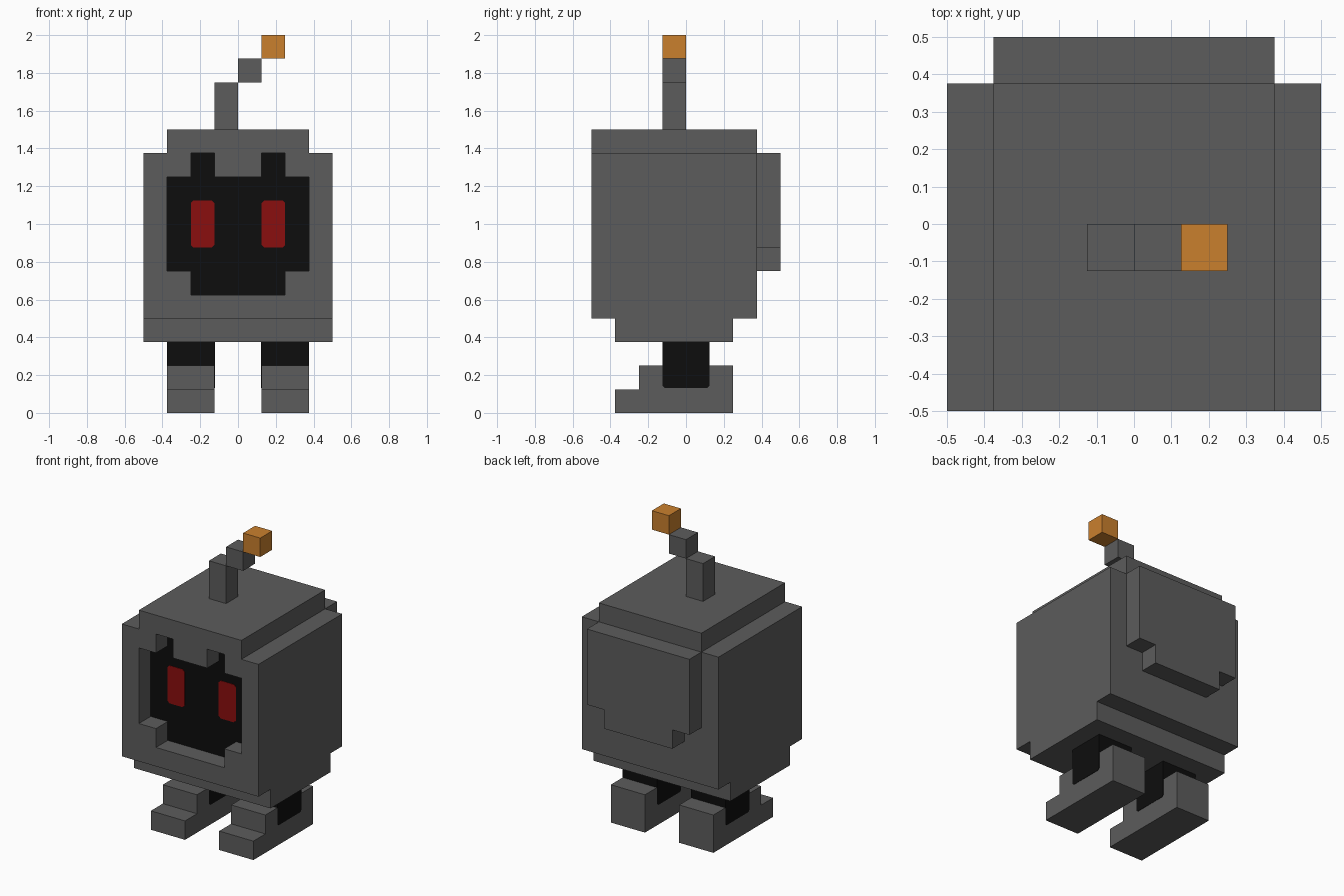
import bpy, bmesh

if "Cube" in bpy.data.objects:
    bpy.data.objects.remove(bpy.data.objects["Cube"])

U = 0.125  # one block of the model's grid


def material(name, rgb):
    m = bpy.data.materials.new(name)
    m.diffuse_color = (*rgb, 1)
    m.use_nodes = True
    m.node_tree.nodes["Principled BSDF"].inputs["Base Color"].default_value = m.diffuse_color
    return m


GREY = material("grey metal", (0.107, 0.107, 0.107))
BLACK = material("black", (0.004, 0.004, 0.004))
RED = material("red", (0.254, 0.0045, 0.0045))
ORANGE = material("orange", (0.59, 0.216, 0.027))


def prism(name, outline, axis, lo, hi, mat):
    """Extrude an outline: (x, z) points along y, or (y, z) points along x."""
    bm = bmesh.new()
    place = (lambda a, b, t: (a, t, b)) if axis == "y" else (lambda a, b, t: (t, a, b))
    face = bm.faces.new([bm.verts.new(place(a, b, lo)) for a, b in outline])
    new = bmesh.ops.extrude_face_region(bm, geom=[face])["geom"]
    shift = (0, hi - lo, 0) if axis == "y" else (hi - lo, 0, 0)
    bmesh.ops.translate(bm, vec=shift, verts=[v for v in new if isinstance(v, bmesh.types.BMVert)])
    bmesh.ops.recalc_face_normals(bm, faces=bm.faces)
    me = bpy.data.meshes.new(name)
    bm.to_mesh(me)
    bm.free()
    me.materials.append(mat)
    ob = bpy.data.objects.new(name, me)
    bpy.context.collection.objects.link(ob)
    return ob


def rect(a0, a1, b0, b1, c=0):
    """Rectangle outline, with optional clipped corners."""
    if not c:
        return [(a0, b0), (a1, b0), (a1, b1), (a0, b1)]
    return [(a0 + c, b0), (a1 - c, b0), (a1, b0 + c), (a1, b1 - c),
            (a1 - c, b1), (a0 + c, b1), (a0, b1 - c), (a0, b0 + c)]


def box(name, x, y, z, mat):
    return prism(name, rect(x[0] * U, x[1] * U, z[0] * U, z[1] * U), "y", y[0] * U, y[1] * U, mat)


def mirrored(half):
    """Full outline from the right half, given in blocks from bottom to top."""
    pts = [(x * U, z * U) for x, z in half]
    return pts + [(-x, z) for x, z in reversed(pts)]


# body shell with a stepped top
body = prism("body", mirrored([(4, 4), (4, 11), (3, 11), (3, 12)]), "y", -4 * U, 3 * U, GREY)

# face opening, one block deep
face_outline = mirrored([(2, 5), (2, 6), (3, 6), (3, 10), (2, 10), (2, 11), (1, 11), (1, 10)])
cutter = prism("face_cutter", face_outline, "y", -5 * U, -3 * U, GREY)
cutter.hide_render = True
cut = body.modifiers.new("face opening", "BOOLEAN")
cut.operation, cut.solver, cut.object = "DIFFERENCE", "EXACT", cutter
bpy.context.view_layer.objects.active = body
bpy.ops.object.modifier_apply(modifier=cut.name)
bpy.data.objects.remove(cutter)
prism("face_panel", face_outline, "y", -3 * U - 0.002, -3 * U, BLACK)

# belly under the body, and back plate
box("belly", (-4, 4), (-3, 2), (3, 4), GREY)
prism("back_plate", mirrored([(2, 6), (2, 7), (3, 7), (3, 11)]), "y", 3 * U, 4 * U, GREY)

# antenna with lamp
box("antenna_base", (-1, 0), (-1, 0), (12, 14), GREY)
box("antenna_bend", (0, 1), (-1, 0), (14, 15), GREY)
box("antenna_lamp", (1, 2), (-1, 0), (15, 16), ORANGE)

# eyes, legs and feet on both sides
foot_outline = [(y * U, z * U) for y, z in [(-3, 0), (2, 0), (2, 2), (-2, 2), (-2, 1), (-3, 1)]]
for side, s in (("left", -1), ("right", 1)):
    x0, x1 = sorted((s * U, s * 2 * U))
    prism(side + "_eye", rect(x0, x1, 7 * U, 9 * U, 0.014), "y", -3 * U - 0.005, -3 * U - 0.002, RED)
    x0, x1 = sorted((s * U, s * 3 * U))
    prism(side + "_foot", foot_outline, "x", x0, x1, GREY)
    # the black leg shows on the foot sides as a thin inlay
    leg = [(-U + 0.012, U + 0.006), (U - 0.012, U + 0.006), (U, U + 0.018),
           (U, 3 * U), (-U, 3 * U), (-U, U + 0.018)]
    prism(side + "_leg", leg, "x", x0 - 0.002, x1 + 0.002, BLACK)
